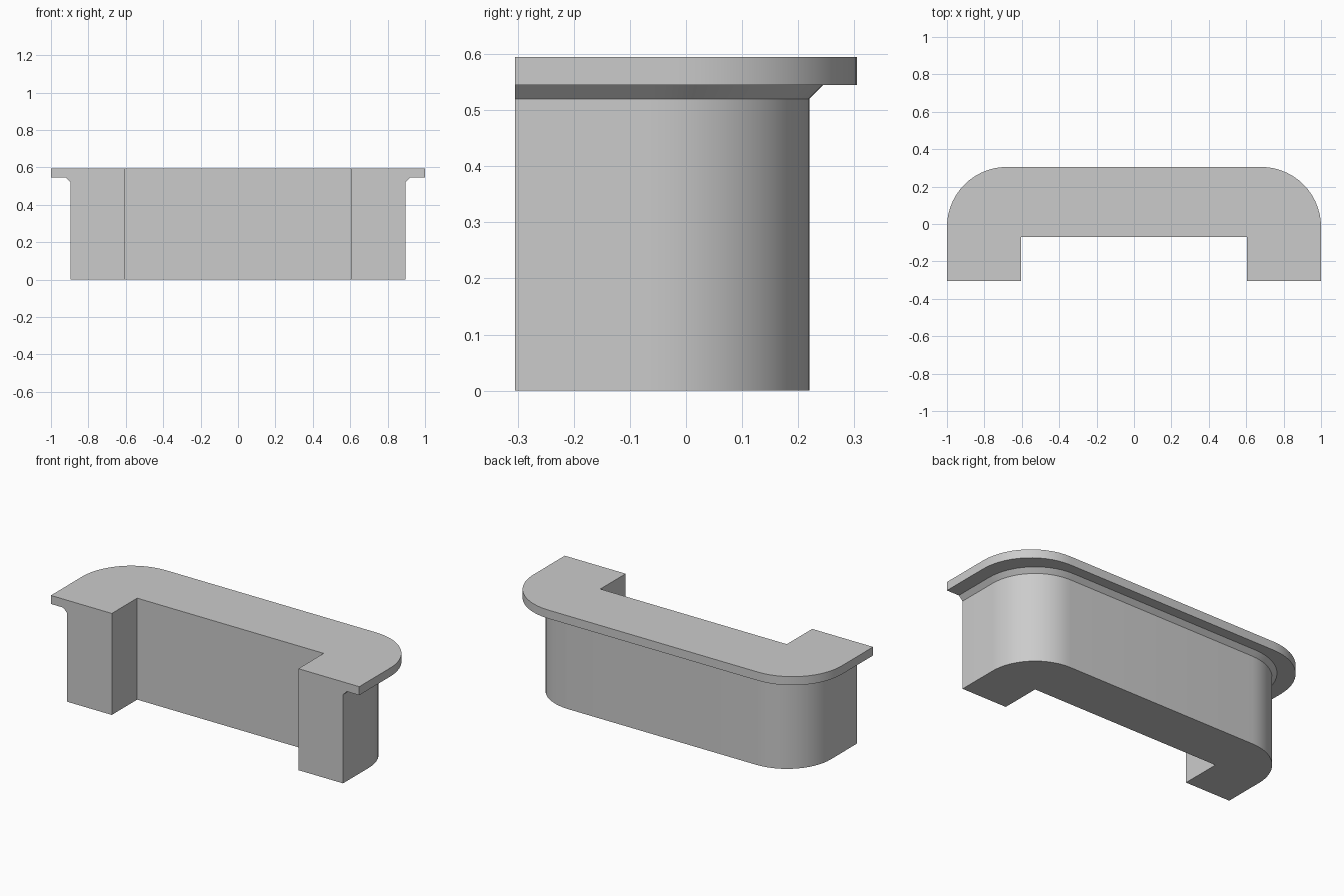
import bpy, bmesh
from math import sin, cos, pi

if "Cube" in bpy.data.objects:
    bpy.data.objects.remove(bpy.data.objects["Cube"])

FRONT, INNER_X, INNER_Y = -0.305, 0.605, -0.07
SEGMENTS = 14


def outline(half_x, back, radius):
    """U-shaped plan with rounded back corners, counter-clockwise."""
    arc = [(half_x - radius + radius * cos(pi / 2 * i / SEGMENTS),
            back - radius + radius * sin(pi / 2 * i / SEGMENTS))
           for i in range(SEGMENTS + 1)]
    right = [(INNER_X, INNER_Y), (INNER_X, FRONT), (half_x, FRONT)] + arc
    return right + [(-x, y) for x, y in reversed(right)]


def loft(name, levels):
    """Closed solid through (z, outline) levels."""
    bm = bmesh.new()
    rings = [[bm.verts.new((x, y, z)) for x, y in pts] for z, pts in levels]
    n = len(rings[0])
    for low, high in zip(rings, rings[1:]):
        for i in range(n):
            j = (i + 1) % n
            bm.faces.new((low[i], low[j], high[j], high[i]))
    bm.faces.new(rings[0][::-1])
    bm.faces.new(rings[-1])
    bmesh.ops.recalc_face_normals(bm, faces=bm.faces[:])
    mesh = bpy.data.meshes.new(name)
    bm.to_mesh(mesh)
    bm.free()
    obj = bpy.data.objects.new(name, mesh)
    bpy.context.collection.objects.link(obj)
    bpy.ops.object.select_all(action='DESELECT')
    obj.select_set(True)
    bpy.context.view_layer.objects.active = obj
    bpy.ops.object.shade_smooth_by_angle(angle=pi / 6)
    return obj


# Counter body with a small flare under the top
body = outline(0.895, 0.22, 0.285)
flare = outline(0.92, 0.245, 0.31)
loft("counter_body", [(0, body), (0.52, body), (0.545, flare)])

# Overhanging worktop
top = outline(1.0, 0.305, 0.32)
loft("counter_top", [(0.545, top), (0.595, top)])
